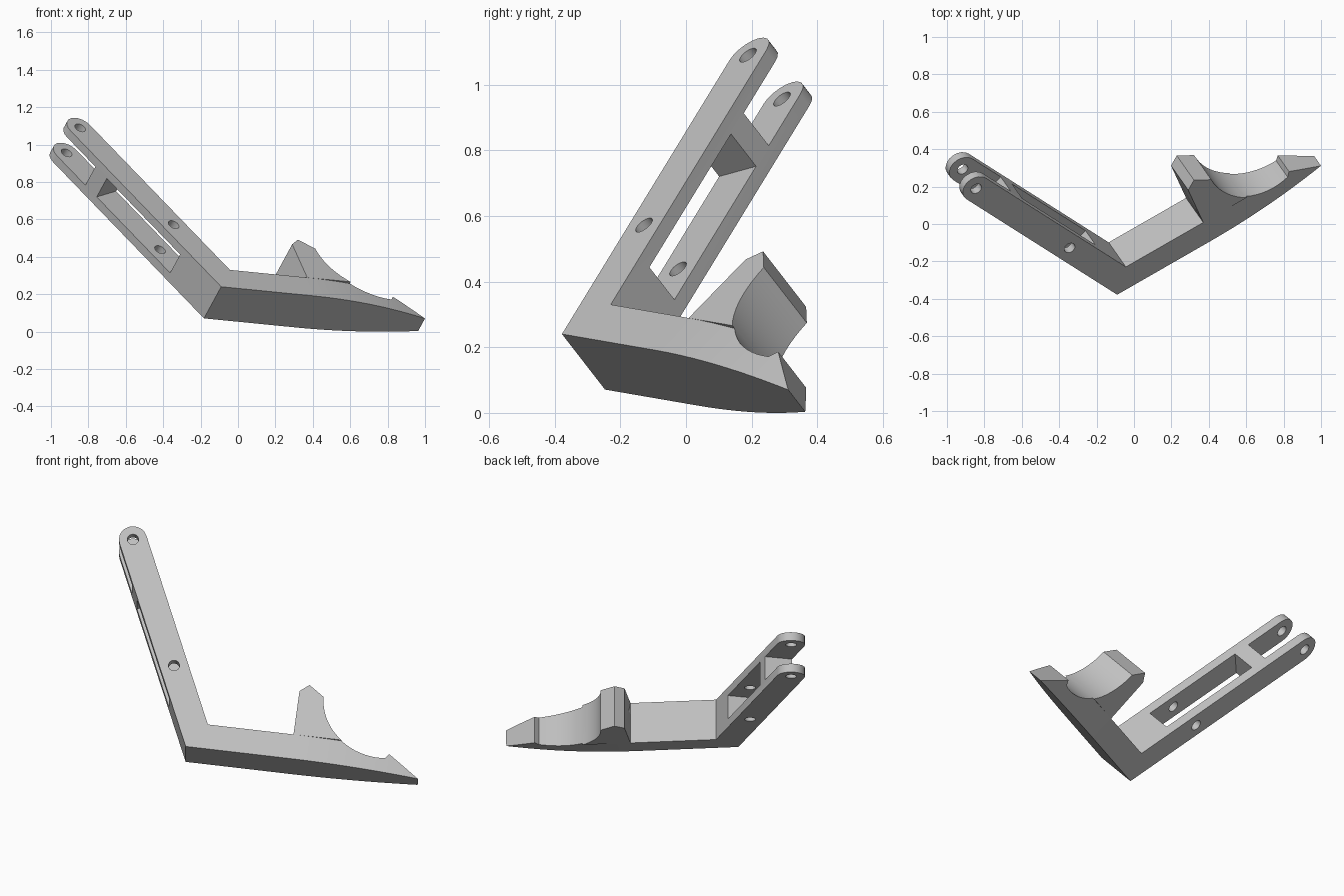
import bpy, bmesh
from math import sin, cos, pi, sqrt, atan2
from mathutils import Vector, Matrix

if "Cube" in bpy.data.objects:
    bpy.data.objects.remove(bpy.data.objects["Cube"])

# Tilted working frame: local x across the arm, y along the arm, z = front face normal
ORIGIN = Vector((-0.09, -0.378, 0.247))
N = Vector((0.395, -0.563, 0.726)).normalized()
U = Vector((-0.6335, 0.3995, 0.663))
U = (U - N * U.dot(N)).normalized()
V = U.cross(N)
FRAME = Matrix.Translation(ORIGIN) @ Matrix((V, U, N)).transposed().to_4x4()

THICK, ARM_W, BAR_W = 0.233, 0.156, 0.145
TIP = 1.267                      # centre of the rounded arm end
CP, CQ, CR = 1.049, 0.407, 0.327  # cradle circle in foot coordinates
FOOT_END = 1.298

grey = bpy.data.materials.new("light_grey")
grey.use_nodes = True
grey.diffuse_color = (0.53, 0.53, 0.53, 1)
grey.node_tree.nodes["Principled BSDF"].inputs["Base Color"].default_value = (0.53, 0.53, 0.53, 1)


def foot(p, q):
    """Foot coordinates (along, across) to the working frame."""
    return (0.914 * p + 0.406 * q, -0.406 * p + 0.914 * q)


def finish(name, bm):
    bmesh.ops.remove_doubles(bm, verts=bm.verts, dist=1e-5)
    bmesh.ops.recalc_face_normals(bm, faces=bm.faces)
    mesh = bpy.data.meshes.new(name)
    bm.to_mesh(mesh)
    bm.free()
    mesh.materials.append(grey)
    ob = bpy.data.objects.new(name, mesh)
    bpy.context.collection.objects.link(ob)
    ob.matrix_world = FRAME
    return ob


def prism(name, outline, z0=-THICK, z1=0.0):
    """Extrude a flat outline between two depths."""
    bm = bmesh.new()
    face = bm.faces.new([bm.verts.new((x, y, z0)) for x, y in outline])
    ext = bmesh.ops.extrude_face_region(bm, geom=[face])["geom"]
    bmesh.ops.translate(bm, vec=(0, 0, z1 - z0),
                        verts=[g for g in ext if isinstance(g, bmesh.types.BMVert)])
    return finish(name, bm)


def arc(cx, cy, r, a0, a1, n):
    return [(cx + r * cos(a0 + (a1 - a0) * i / n), cy + r * sin(a0 + (a1 - a0) * i / n))
            for i in range(n + 1)]


def boolean(ob, other, op):
    mod = ob.modifiers.new(op.lower(), "BOOLEAN")
    mod.operation, mod.solver, mod.object = op, "EXACT", other
    bpy.context.view_layer.update()
    bpy.context.view_layer.objects.active = ob
    bpy.ops.object.modifier_apply(modifier=mod.name)
    bpy.data.objects.remove(other)


def box(y0, y1):
    return [(-0.1, y0), (ARM_W + 0.1, y0), (ARM_W + 0.1, y1), (-0.1, y1)]


# Arm with rounded end, mitred at the elbow
elbow = foot(0.105, BAR_W)
half = ARM_W / 2
bracket = prism("bracket", [(0, 0), (ARM_W, elbow[1])] + arc(half, TIP, half, 0, pi, 10))

# Fork slot, long window and pin holes
for y0, y1 in ((0.315, 0.932), (1.028, 1.5)):
    boolean(bracket, prism("slot_cutter", box(y0, y1), -0.184, -0.048), "DIFFERENCE")
for y in (0.481, TIP):
    hole = arc(half, y, 0.031, 0, 2 * pi, 24)[:-1]
    boolean(bracket, prism("hole_cutter", hole, -0.4, 0.2), "DIFFERENCE")


# Foot bar: lofted, thinning along a curve toward its pointed end
def bar_top(p):
    if p <= 1.105:
        return min(BAR_W, CQ - sqrt(max(0, CR ** 2 - (p - CP) ** 2))) if p > 0.8 else BAR_W
    return max(0.0, 0.1125 * (FOOT_END - p) / (FOOT_END - 1.125))


rim = CP - sqrt(CR ** 2 - (CQ - BAR_W) ** 2)
stations = [0.0, 0.57, 0.65, 0.73, 0.8]
stations += [rim + (1.105 - rim) * i / 9 for i in range(10)]
stations += [1.125, 1.18, 1.24, FOOT_END]
bm = bmesh.new()
rings = []
for p in stations:
    t = (max(0, p - 0.57) / (FOOT_END - 0.57)) ** 2
    front, back = -0.081 * t, -THICK + 0.06 * t
    low = foot(p, 0)
    high = elbow if p == 0 else foot(p, bar_top(p))
    rings.append([bm.verts.new((*xy, z)) for xy, z in
                  ((low, front), (high, front), (high, back), (low, back))])
for a, b in zip(rings, rings[1:]):
    for i in range(4):
        j = (i + 1) % 4
        bm.faces.new((a[i], a[j], b[j], b[i]))
bm.faces.new(rings[0])
bmesh.ops.dissolve_degenerate(bm, dist=1e-5, edges=bm.edges)
foot_bar = finish("foot_bar", bm)

# Cradle horn rising from the bar, hollowed by the round seat
start = atan2(0.388 - CQ, 0.722 - CP) % (2 * pi)
end = atan2(BAR_W - CQ, rim - CP) % (2 * pi)
horn = [(0.585, BAR_W), (0.586, 0.406), (0.637, 0.449)] + arc(CP, CQ, CR, start, end, 9)
cradle = prism("cradle", [foot(p, q) for p, q in horn])

boolean(foot_bar, cradle, "UNION")
boolean(bracket, foot_bar, "UNION")

# Rest on the floor
lowest = min((bracket.matrix_world @ v.co).z for v in bracket.data.vertices)
bracket.location.z -= lowest

bpy.ops.object.select_all(action="DESELECT")
bracket.select_set(True)
bpy.context.view_layer.objects.active = bracket
bpy.ops.object.shade_smooth_by_angle(angle=0.5)
